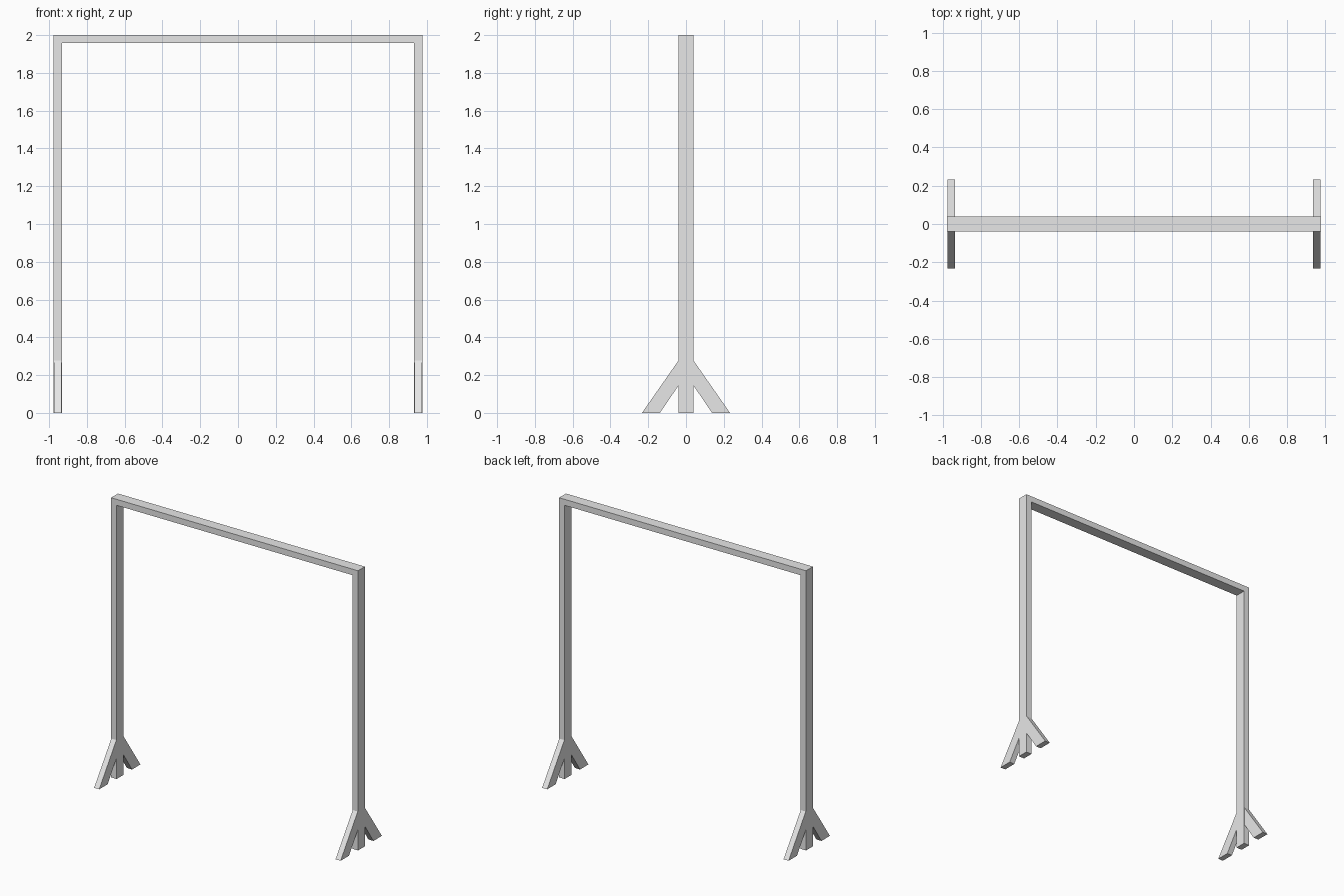
import bpy, bmesh

if "Cube" in bpy.data.objects:
    bpy.data.objects.remove(bpy.data.objects["Cube"])

grey = bpy.data.materials.new("light grey")
grey.diffuse_color = (0.8, 0.8, 0.8, 1)
grey.use_nodes = True
grey.node_tree.nodes["Principled BSDF"].inputs["Base Color"].default_value = grey.diffuse_color

X_OUT, X_IN, HALF_Y = 0.977, 0.933, 0.039
BEAM_Z = 1.957


def prism(name, profile, x0, x1):
    """Extrude a (y, z) profile along x."""
    bm = bmesh.new()
    face = bm.faces.new([bm.verts.new((x0, y, z)) for y, z in profile])
    new = bmesh.ops.extrude_face_region(bm, geom=[face])["geom"]
    bmesh.ops.translate(bm, vec=(x1 - x0, 0, 0),
                        verts=[v for v in new if isinstance(v, bmesh.types.BMVert)])
    bmesh.ops.recalc_face_normals(bm, faces=bm.faces)
    mesh = bpy.data.meshes.new(name)
    bm.to_mesh(mesh)
    bm.free()
    mesh.materials.append(grey)
    obj = bpy.data.objects.new(name, mesh)
    bpy.context.collection.objects.link(obj)
    return obj


def rect(z0, z1):
    return [(-HALF_Y, z0), (HALF_Y, z0), (HALF_Y, z1), (-HALF_Y, z1)]


# Top beam across both posts
prism("top_beam", rect(BEAM_Z, 2.0), -X_OUT, X_OUT)

for side, s in (("left", -1), ("right", 1)):
    # Upright post
    prism(side + "_post", rect(0, BEAM_Z), s * X_IN, s * X_OUT)
    # Slanted braces, front and back
    for end, d in (("front", -1), ("back", 1)):
        profile = [(d * HALF_Y, 0.278), (d * 0.233, 0),
                   (d * 0.138, 0), (d * HALF_Y, 0.146)]
        prism(f"{side}_{end}_brace", profile, s * 0.935, s * 0.975)
